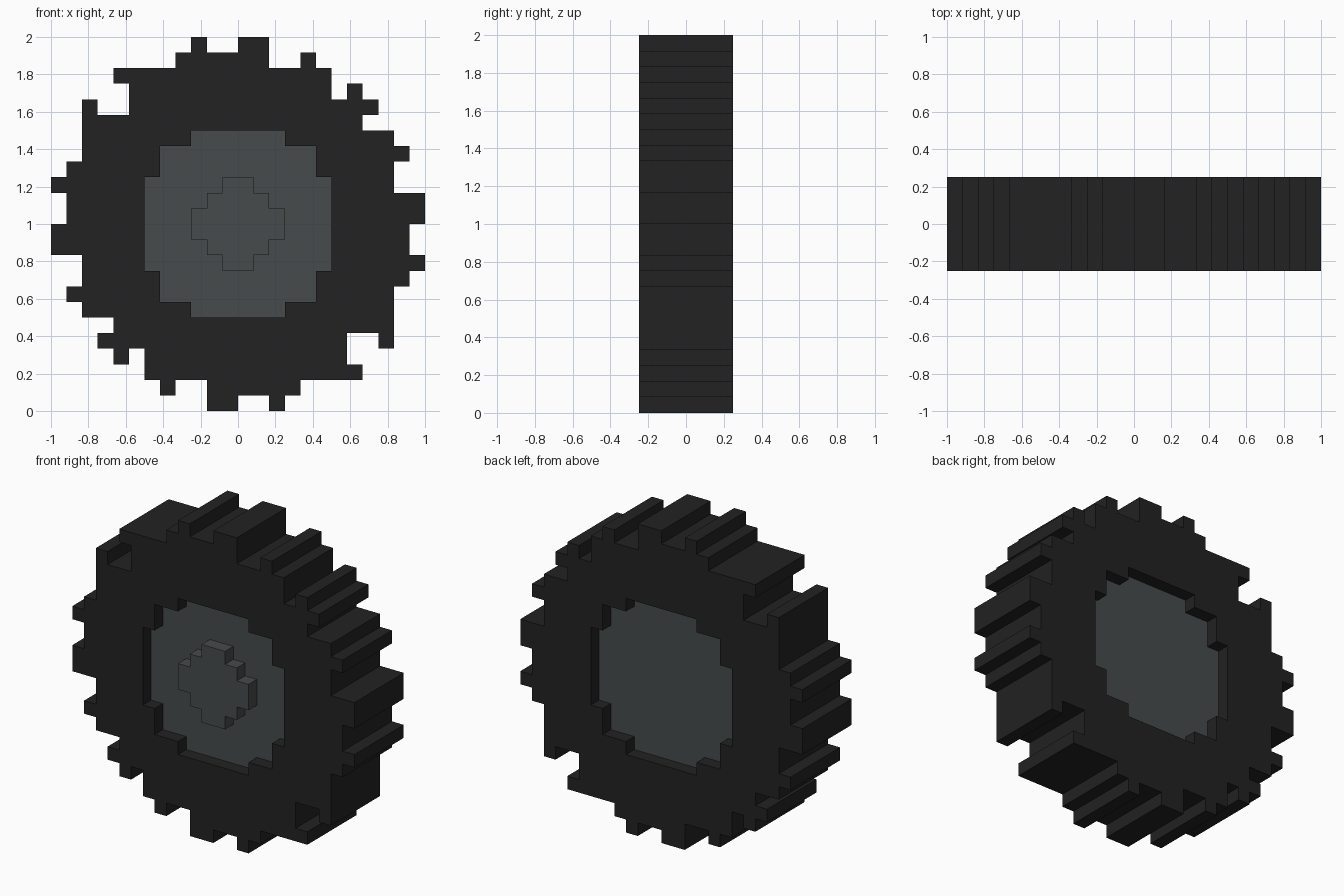
import bpy, bmesh

if "Cube" in bpy.data.objects:
    bpy.data.objects.remove(bpy.data.objects["Cube"])

U = 1 / 12          # block size: the wheel is 24 blocks across
N = 24


def cells(rows, first=0):
    """Blocks of the upper half, row by row from the top, plus the half turn of it."""
    out = set()
    for j, spans in enumerate(rows, first):
        for a, b in spans:
            for i in range(a, b):
                out |= {(i, j), (N - 1 - i, N - 1 - j)}
    return out


def slab(name, blocks, y0, y1, mat):
    """Extrude a blocky silhouette from y0 (front) to y1 (back)."""
    bm = bmesh.new()
    verts = {}

    def vert(i, j):
        if (i, j) not in verts:
            verts[i, j] = bm.verts.new((-1 + i * U, y0, 2 - j * U))
        return verts[i, j]

    for i, j in sorted(blocks):
        bm.faces.new([vert(i, j), vert(i, j + 1), vert(i + 1, j + 1), vert(i + 1, j)])
    front = bm.faces[:]
    ext = bmesh.ops.extrude_face_region(bm, geom=front, use_keep_orig=True)
    moved = [g for g in ext["geom"] if isinstance(g, bmesh.types.BMVert)]
    bmesh.ops.translate(bm, verts=moved, vec=(0, y1 - y0, 0))
    bmesh.ops.recalc_face_normals(bm, faces=bm.faces[:])
    me = bpy.data.meshes.new(name)
    bm.to_mesh(me)
    bm.free()
    me.materials.append(mat)
    ob = bpy.data.objects.new(name, me)
    bpy.context.collection.objects.link(ob)
    return ob


def material(name, rgb):
    m = bpy.data.materials.new(name)
    m.diffuse_color = (*rgb, 1)
    m.use_nodes = True
    m.node_tree.nodes["Principled BSDF"].inputs["Base Color"].default_value = m.diffuse_color
    return m


rubber = material("black rubber", (0.016, 0.016, 0.016))
metal = material("grey metal", (0.062, 0.070, 0.071))

# Filled column spans for the upper half of each part
tyre_rows = [
    [(9, 10), (12, 14)],
    [(8, 14), (16, 17)],
    [(4, 18)],
    [(5, 18), (19, 20)],
    [(2, 3), (5, 21)],
    [(2, 20)],
    [(2, 22)],
    [(2, 23)],
    [(1, 22)],
    [(0, 22)],
    [(1, 24)],
    [(1, 24)],
]
hub_rows = [[(9, 15)]] + [[(7, 17)]] * 2 + [[(6, 18)]] * 3
cap_rows = [[(11, 13)], [(10, 14)], [(9, 15)]]

hub = cells(hub_rows, 6)

# Treaded tyre ring, hub recessed one block on both sides, cap flush with the front
slab("tyre", cells(tyre_rows) - hub, -3 * U, 3 * U, rubber)
slab("hub", hub, -2 * U, 2 * U, metal)
slab("hub_cap", cells(cap_rows, 9), -3 * U, -2 * U, metal)
